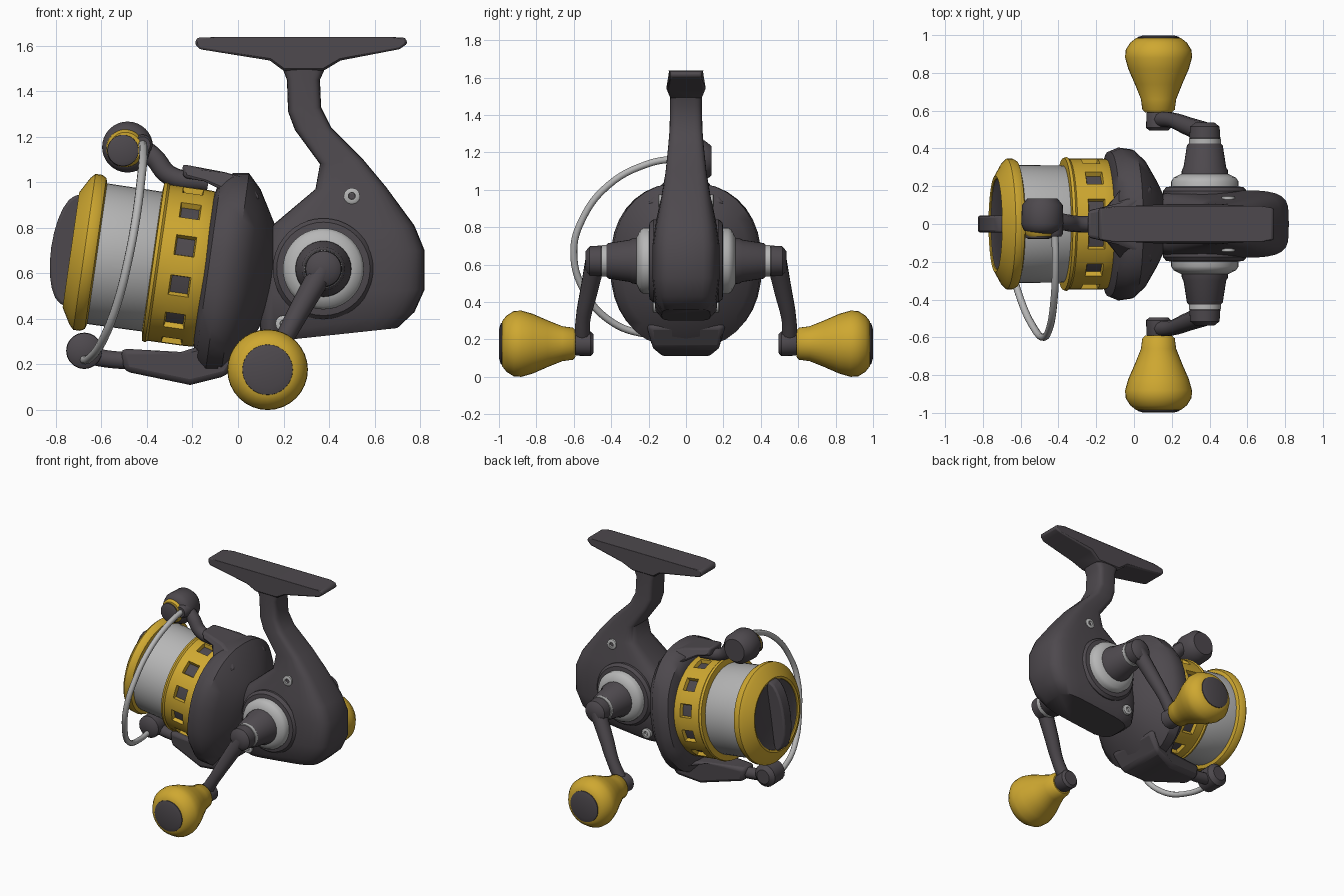
import bpy, bmesh, math
from mathutils import Vector

if "Cube" in bpy.data.objects:
    bpy.data.objects.remove(bpy.data.objects["Cube"])


def material(name, rgb):
    m = bpy.data.materials.new(name)
    m.diffuse_color = (*rgb, 1)
    m.use_nodes = True
    m.node_tree.nodes["Principled BSDF"].inputs["Base Color"].default_value = m.diffuse_color
    return m


DARK = material("charcoal", (0.075, 0.066, 0.075))
GOLD = material("gold", (0.62, 0.39, 0.03))
SILVER = material("silver", (0.47, 0.47, 0.47))


def finish(name, bm, mats, angle=40, bevel=0):
    """Turn a bmesh into a smooth-shaded object."""
    bmesh.ops.remove_doubles(bm, verts=bm.verts, dist=1e-5)
    bmesh.ops.recalc_face_normals(bm, faces=bm.faces)
    me = bpy.data.meshes.new(name)
    bm.to_mesh(me)
    bm.free()
    for m in mats:
        me.materials.append(m)
    ob = bpy.data.objects.new(name, me)
    bpy.context.collection.objects.link(ob)
    bpy.ops.object.select_all(action='DESELECT')
    ob.select_set(True)
    bpy.context.view_layer.objects.active = ob
    if bevel:
        b = ob.modifiers.new("soft_edges", 'BEVEL')
        b.width, b.segments, b.limit_method = bevel, 2, 'ANGLE'
    bpy.ops.object.shade_smooth_by_angle(angle=math.radians(angle))
    return ob


def skin(bm, rings):
    """Bridge rings of points and cap both ends; returns faces per band."""
    vs = [[bm.verts.new(p) for p in r] for r in rings]
    n = len(vs[0])
    bands = []
    for a, b in zip(vs, vs[1:]):
        bands.append([bm.faces.new((a[i], a[(i + 1) % n], b[(i + 1) % n], b[i])) for i in range(n)])
    bm.faces.new(vs[0])
    bm.faces.new(vs[-1])
    return bands


def lathe_rings(profile, origin, axis, segs):
    a = Vector(axis).normalized()
    v = Vector((0, 1, 0)) if abs(a.y) < 0.5 else Vector((1, 0, 0))
    u = a.cross(v)
    ts = [2 * math.pi * i / segs for i in range(segs)]
    return [[Vector(origin) + a * s + (u * math.cos(t) + v * math.sin(t)) * r for t in ts]
            for s, r in profile]


def lathe(name, profile, origin, axis, mat, segs=32):
    bm = bmesh.new()
    skin(bm, lathe_rings(profile, origin, axis, segs))
    return finish(name, bm, [mat])


def loft(name, rings, mat, angle=40):
    bm = bmesh.new()
    skin(bm, rings)
    return finish(name, bm, [mat], angle)


def oval(n, power):
    """Unit superellipse."""
    f = lambda c: math.copysign(abs(c) ** (2 / power), c)
    return [(f(math.cos(2 * math.pi * i / n)), f(math.sin(2 * math.pi * i / n))) for i in range(n)]


def prism(name, pts, mat, bevel=0.015):
    """Side outline of (x, z, half_width) thickened along y."""
    bm = bmesh.new()
    skin(bm, [[(x, s * w, z) for x, z, w in pts] for s in (-1, 1)])
    return finish(name, bm, [mat], 40, bevel)


def tube(name, pts, radius, mat):
    cu = bpy.data.curves.new(name, 'CURVE')
    cu.dimensions = '3D'
    cu.bevel_depth, cu.bevel_resolution, cu.resolution_u = radius, 3, 6
    cu.use_fill_caps = True
    sp = cu.splines.new('BEZIER')
    sp.bezier_points.add(len(pts) - 1)
    for b, p in zip(sp.bezier_points, pts):
        b.co = p[:3]
        b.radius = p[3] if len(p) > 3 else 1
        b.handle_left_type = b.handle_right_type = 'AUTO'
    cu.materials.append(mat)
    ob = bpy.data.objects.new(name, cu)
    bpy.context.collection.objects.link(ob)
    bpy.ops.object.select_all(action='DESELECT')
    ob.select_set(True)
    bpy.context.view_layer.objects.active = ob
    bpy.ops.object.convert(target='MESH')
    bpy.ops.object.shade_smooth_by_angle(angle=math.radians(40))


# gear housing and stem: (left x, left z, right x, right z, half width)
sections = [(0.14, 0.30, 0.70, 0.36, 0.13), (0.10, 0.33, 0.775, 0.43, 0.165),
            (0.08, 0.50, 0.82, 0.53, 0.18), (0.10, 0.72, 0.82, 0.70, 0.18),
            (0.15, 0.81, 0.775, 0.81, 0.165), (0.34, 0.97, 0.65, 0.98, 0.13),
            (0.36, 1.08, 0.55, 1.10, 0.11), (0.25, 1.23, 0.41, 1.24, 0.095),
            (0.22, 1.31, 0.365, 1.33, 0.088), (0.215, 1.45, 0.36, 1.45, 0.085),
            (0.18, 1.54, 0.40, 1.54, 0.085)]
loft("housing_and_stem",
     [[((xl + xr) / 2 + c * (xr - xl) / 2, s * w, (zl + zr) / 2 + c * (zr - zl) / 2)
       for c, s in oval(28, 4.5)] for xl, zl, xr, zr, w in sections], DARK)

# mounting foot
prism("mounting_foot",
      [(-0.19, 1.61, 0.08), (-0.18, 1.635, 0.085), (-0.1, 1.638, 0.1), (0.68, 1.638, 0.1),
       (0.735, 1.635, 0.085), (0.745, 1.61, 0.08), (0.71, 1.585, 0.09), (0.45, 1.535, 0.1),
       (0.375, 1.49, 0.085), (0.2, 1.49, 0.085), (0.14, 1.535, 0.1), (-0.17, 1.585, 0.09)], DARK, 0.01)

# rotor bowl, leaning with the spool: (x, half width, low z, high z)
bowl = [(-0.15, 0.33, 0.29, 0.95), (-0.13, 0.385, 0.22, 1.01), (-0.08, 0.405, 0.16, 1.04),
        (-0.01, 0.395, 0.15, 1.04), (0.05, 0.34, 0.21, 0.97), (0.11, 0.24, 0.32, 0.86),
        (0.17, 0.12, 0.45, 0.75)]
loft("rotor", [[(x + 0.14 * ((lo + hi) / 2 + s * (hi - lo) / 2 - 0.62), c * w,
                 (lo + hi) / 2 + s * (hi - lo) / 2) for c, s in oval(36, 2.3)]
               for x, w, lo, hi in bowl], DARK)

# rotor arms
prism("upper_rotor_arm",
      [(-0.245, 1.08, 0.07), (-0.06, 1.045, 0.1), (0.035, 1.02, 0.15), (0.1, 0.93, 0.2),
       (0.0, 0.88, 0.24), (-0.08, 0.97, 0.17), (-0.15, 1.005, 0.1), (-0.24, 1.02, 0.07)], DARK)
prism("lower_rotor_arm",
      [(-0.515, 0.27, 0.06), (-0.25, 0.255, 0.11), (-0.17, 0.28, 0.2), (-0.08, 0.35, 0.25),
       (0.03, 0.27, 0.2), (-0.05, 0.15, 0.19), (-0.21, 0.11, 0.14), (-0.5, 0.17, 0.06)], DARK, 0.025)

# spool parts along the tilted axis
O, A = (-0.155, 0, 0.62), (-0.99, 0, 0.142)
lathe("line_drum", [(0.18, 0.30), (0.2, 0.31), (0.48, 0.312), (0.5, 0.29)], O, A, SILVER, 48)
lathe("front_flange", [(0.465, 0.3), (0.475, 0.335), (0.495, 0.346), (0.525, 0.346), (0.545, 0.325),
                       (0.585, 0.255), (0.58, 0.24), (0.55, 0.235)], O, A, GOLD, 48)
lathe("drag_dish", [(0.54, 0.24), (0.575, 0.238), (0.565, 0.2), (0.57, 0.0005)], O, A, DARK, 48)

# skirt with recessed windows
bm = bmesh.new()
bands = skin(bm, lathe_rings([(-0.04, 0.33), (0.0, 0.345), (0.045, 0.347), (0.135, 0.347), (0.195, 0.347),
                              (0.205, 0.355), (0.22, 0.35), (0.225, 0.3)], O, A, 48))
bm.normal_update()
windows = [f for i, f in enumerate(bands[2]) if i % 4 in (1, 2)]
bmesh.ops.recalc_face_normals(bm, faces=bm.faces)
bmesh.ops.inset_region(bm, faces=windows, thickness=0.006, depth=-0.025, use_even_offset=True)
for f in windows:
    f.material_index = 1
finish("spool_skirt", bm, [GOLD, DARK], 35)

# drag knob grip bar
a, u = Vector(A).normalized(), Vector((0.142, 0, 0.99))
arc = [(0.56 + 0.112 * math.sin(t) ** 0.8, 0.25 * math.cos(t))
       for t in (math.pi * i / 12 for i in range(13))]
prism("drag_grip", [(p.x, p.z, 0.045) for p in (Vector(O) + a * s + u * r for s, r in arc)], DARK, 0.012)

# bail: wire, line roller, lower pivot and link arms
tube("bail_wire", [(-0.42, -0.03, 1.17), (-0.415, -0.2, 1.14), (-0.425, -0.42, 1.02), (-0.45, -0.56, 0.83),
                   (-0.48, -0.6, 0.67), (-0.53, -0.55, 0.47), (-0.60, -0.4, 0.295),
                   (-0.655, -0.2, 0.225), (-0.68, -0.05, 0.22)], 0.019, SILVER)
lathe("line_roller_housing", [(-0.05, 0.075), (-0.03, 0.1), (0.0, 0.112), (0.1, 0.108), (0.135, 0.08)],
      (-0.485, 0, 1.155), (0, 1, 0), DARK)
lathe("line_roller", [(0.02, 0.085), (0.05, 0.082), (0.066, 0.07)], (-0.495, 0, 1.15), (0, -1, 0), GOLD)
lathe("line_roller_cap", [(0.05, 0.07), (0.073, 0.068), (0.08, 0.05)], (-0.505, 0, 1.14), (0, -1, 0), DARK)
lathe("bail_upper_socket", [(-0.04, 0.045), (0.05, 0.045), (0.065, 0.035)], (-0.42, 0, 1.165),
      (0, -1, 0), DARK, 20)
tube("bail_upper_link", [(-0.46, 0.03, 1.18), (-0.37, 0.01, 1.11), (-0.3, 0, 1.03), (-0.13, 0, 1.0)],
     0.044, DARK)
lathe("bail_lower_pivot", [(-0.085, 0.05), (-0.065, 0.078), (0.05, 0.08), (0.075, 0.05)],
      (-0.675, 0, 0.26), (0, 1, 0), DARK, 20)
tube("bail_lower_link", [(-0.7, 0, 0.25), (-0.58, 0, 0.225), (-0.45, 0, 0.215)], 0.04, DARK)

# both sides: covers, hubs, cranks, knobs and screws
for side, d in (("front", -1), ("back", 1)):
    ax, hub, grip = (0, d, 0), (0.375, 0, 0.62), (0.13, 0, 0.177)
    lathe(side + "_side_cover", [(0.1, 0.22), (0.175, 0.222), (0.195, 0.205), (0.2, 0.17)], hub, ax, DARK, 40)
    lathe(side + "_bearing_ring", [(0.18, 0.178), (0.225, 0.178), (0.245, 0.165), (0.265, 0.125)],
          hub, ax, SILVER, 40)
    lathe(side + "_hub", [(0.22, 0.125), (0.285, 0.122), (0.3, 0.113), (0.415, 0.095), (0.432, 0.08)],
          hub, ax, DARK)
    lathe(side + "_washer", [(0.42, 0.085), (0.452, 0.085)], hub, ax, SILVER)
    lathe(side + "_crank_boss", [(0.44, 0.07), (0.455, 0.082), (0.515, 0.078), (0.538, 0.05)], hub, ax, DARK)
    tube(side + "_crank", [(0.375, d * 0.485, 0.62, 1.15), (0.28, d * 0.52, 0.455, 1),
                           (0.2, d * 0.55, 0.31, 0.85), (0.125, d * 0.555, 0.185, 0.9)], 0.048, DARK)
    lathe(side + "_crank_tip", [(0.495, 0.05), (0.51, 0.066), (0.585, 0.064), (0.61, 0.05)], grip, ax, DARK, 24)
    lathe(side + "_knob", [(0.59, 0.07), (0.605, 0.086), (0.66, 0.093), (0.74, 0.125), (0.82, 0.16),
                           (0.88, 0.177), (0.92, 0.175), (0.96, 0.15), (0.985, 0.118)], grip, ax, GOLD)
    lathe(side + "_knob_cap", [(0.97, 0.113), (0.99, 0.11), (0.999, 0.08)], grip, ax, DARK)
    for x, z, y in ((0.5, 0.94, 0.147), (0.2, 0.38, 0.177)):
        lathe(side + "_screw", [(-0.05, 0.036), (-0.002, 0.036), (0.002, 0.03), (0.002, 0.016),
                                (-0.012, 0.014)], (x, d * y, z), ax, SILVER, 12)
